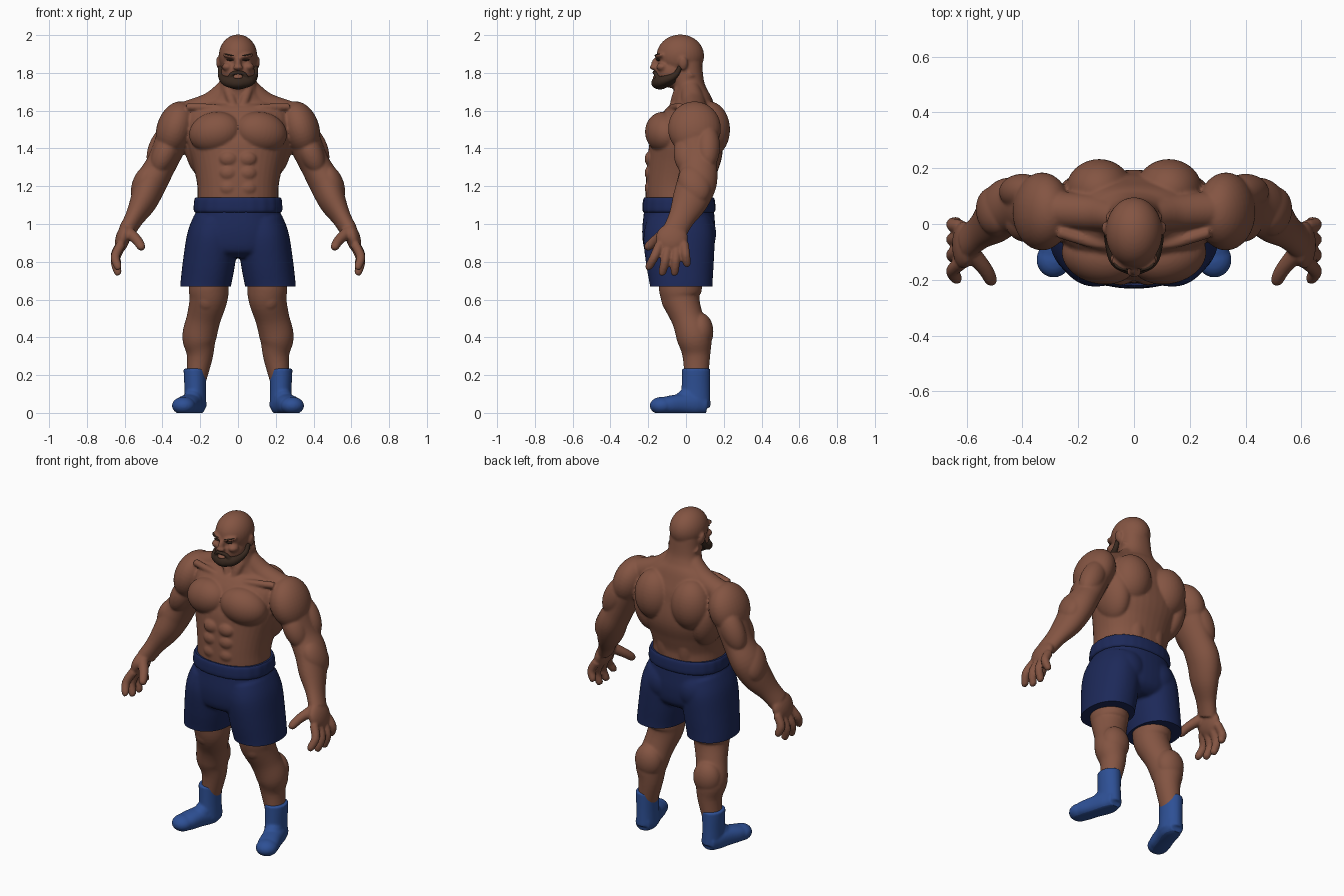
import bpy, bmesh, math
from mathutils import Vector, Matrix, Euler

cube = bpy.data.objects.get("Cube")
if cube:
    bpy.data.objects.remove(cube, do_unlink=True)

X, Y, Z = Vector((1, 0, 0)), Vector((0, 1, 0)), Vector((0, 0, 1))


def material(name, red, green, blue):
    mat = bpy.data.materials.new(name)
    mat.use_nodes = True
    mat.diffuse_color = (red, green, blue, 1)
    shader = next(n for n in mat.node_tree.nodes if n.type == 'BSDF_PRINCIPLED')
    shader.inputs["Base Color"].default_value = (red, green, blue, 1)
    return mat


skin = material("brown skin", .23, .09, .055)
hair = material("dark hair", .04, .022, .014)
navy = material("navy cloth", .012, .022, .1)
cream = material("cream stripe", .56, .43, .19)
blue = material("blue leather", .027, .08, .3)
dark_blue = material("dark blue lacing", .014, .03, .12)


def ball(bm, center, radii, turn=(0, 0, 0)):
    """Ellipsoid, turned by degrees about each axis."""
    rotation = Euler([math.radians(a) for a in turn]).to_matrix().to_4x4()
    matrix = Matrix.Translation(center) @ rotation @ Matrix.Diagonal((*radii, 1))
    bmesh.ops.create_uvsphere(bm, u_segments=32, v_segments=20, radius=1, matrix=matrix)


def smooth_path(points, steps):
    """Catmull-Rom interpolation of rows of any length."""
    rows = []
    last = len(points) - 1
    for i in range(last):
        a, b, c, d = (points[max(0, min(last, i + k))] for k in (-1, 0, 1, 2))
        for s in range(steps):
            t = s / steps
            rows.append([q + t * (r - p) / 2 + t * t * (p - 2.5 * q + 2 * r - s_ / 2)
                         + t ** 3 * (1.5 * (q - r) + (s_ - p) / 2)
                         for p, q, r, s_ in zip(a, b, c, d)])
    return rows + [list(points[-1])]


def tube(bm, points, ref=X, power=2, sides=40, steps=5):
    """Loft of superellipses; each row is x, y, z, radius (and second radius)."""
    rows = smooth_path(points, steps)
    rings = []
    for i, row in enumerate(rows):
        ahead, behind = rows[min(i + 1, len(rows) - 1)], rows[max(i - 1, 0)]
        t = (Vector(ahead[:3]) - Vector(behind[:3])).normalized()
        u = (ref - t * ref.dot(t)).normalized()
        v = t.cross(u)
        ring = []
        for k in range(sides):
            angle = math.tau * k / sides
            c, s = math.cos(angle), math.sin(angle)
            c = math.copysign(abs(c) ** (2 / power), c)
            s = math.copysign(abs(s) ** (2 / power), s)
            ring.append(bm.verts.new(Vector(row[:3]) + u * c * row[3] + v * s * row[-1]))
        rings.append(ring)
    for a, b in zip(rings, rings[1:]):
        for k in range(sides):
            n = (k + 1) % sides
            bm.faces.new((a[k], a[n], b[n], b[k]))
    bm.faces.new(rings[0][::-1])
    bm.faces.new(rings[-1])


def finish(bm, name, mats, voxel=None, soften=5, cuts=(), floor=None, rule=None):
    """Mirror, fuse into one skin, then cut and colour by rule."""
    bmesh.ops.recalc_face_normals(bm, faces=bm.faces)
    mesh = bpy.data.meshes.new(name)
    bm.to_mesh(mesh)
    bm.free()
    obj = bpy.data.objects.new(name, mesh)
    bpy.context.scene.collection.objects.link(obj)
    if voxel:
        mirror = obj.modifiers.new("mirror", 'MIRROR')
        mirror.use_mirror_merge = False
        remesh = obj.modifiers.new("fuse", 'REMESH')
        remesh.mode, remesh.voxel_size = 'VOXEL', voxel
        smooth = obj.modifiers.new("soften", 'SMOOTH')
        smooth.factor, smooth.iterations = .5, soften
        graph = bpy.context.evaluated_depsgraph_get()
        obj.data = bpy.data.meshes.new_from_object(obj.evaluated_get(graph))
        obj.modifiers.clear()
    bm = bmesh.new()
    bm.from_mesh(obj.data)
    for point, normal in cuts:
        geom = bm.verts[:] + bm.edges[:] + bm.faces[:]
        bmesh.ops.bisect_plane(bm, geom=geom, plane_co=point, plane_no=normal)
    if floor is not None:
        geom = bm.verts[:] + bm.edges[:] + bm.faces[:]
        cut = bmesh.ops.bisect_plane(bm, geom=geom, plane_co=Z * floor, plane_no=Z, clear_inner=True)
        rim = [e for e in cut["geom_cut"] if isinstance(e, bmesh.types.BMEdge)]
        bmesh.ops.holes_fill(bm, edges=rim, sides=0)
    bm.normal_update()
    for face in bm.faces:
        face.material_index = rule(face.calc_center_median(), face.normal) if rule else 0
    bm.to_mesh(obj.data)
    bm.free()
    obj.data.materials.clear()
    for mat in mats:
        obj.data.materials.append(mat)
    bpy.ops.object.select_all(action='DESELECT')
    obj.select_set(True)
    bpy.context.view_layer.objects.active = obj
    bpy.ops.object.shade_smooth_by_angle(angle=math.radians(50))
    return obj


# Torso and neck
body = bmesh.new()
tube(body, [(0, -.03, .95, .19, .15), (0, -.035, 1.1, .212, .175), (0, -.035, 1.2, .215, .178),
            (0, -.02, 1.3, .235, .187), (0, 0, 1.4, .265, .195), (0, .015, 1.5, .28, .175),
            (0, .03, 1.58, .27, .145), (0, .035, 1.64, .2, .11), (0, .025, 1.69, .125, .09),
            (0, .012, 1.75, .098, .083), (0, 0, 1.85, .09, .085)], power=2.2)
ball(body, (.122, -.115, 1.485), (.14, .1, .108), (0, 12, 12))      # chest
ball(body, (.2, .05, 1.41), (.085, .125, .17), (0, 10, 0))          # side back
ball(body, (.125, .12, 1.5), (.12, .113, .15))                      # upper back
ball(body, (.065, .08, 1.24), (.065, .066, .2))                     # lower back
for height in (1.19, 1.27, 1.345):
    ball(body, (.05, -.185, height), (.05, .034, .042))             # stomach
tube(body, [(.05, .02, 1.73, .05), (.14, .04, 1.635, .065), (.28, .05, 1.58, .068)], ref=Y)
tube(body, [(.02, -.075, 1.595, .018), (.13, -.07, 1.615, .02), (.27, -.03, 1.62, .02)], ref=Y)
tube(body, [(.075, .03, 1.8, .028), (.05, -.04, 1.7, .026), (.015, -.07, 1.6, .022)])

# Arms
ball(body, (.33, .045, 1.505), (.1, .14, .148), (0, -18, 0))
tube(body, [(.32, .05, 1.52, .09, .12), (.368, .058, 1.4, .084, .11), (.41, .065, 1.31, .08, .1),
            (.46, .058, 1.22, .085, .105), (.5, .02, 1.12, .072, .095), (.55, -.025, 1.03, .05, .07),
            (.59, -.06, .96, .045, .065)])
ball(body, (.385, .01, 1.375), (.065, .075, .12), (0, -25, 0))
ball(body, (.4, .115, 1.41), (.07, .065, .13), (0, -25, 0))
ball(body, (.5, .045, 1.21), (.06, .085, .11), (20, -20, 0))

# Hands
ball(body, (.61, -.075, .925), (.038, .085, .08), (0, -15, 0))
for y, spread, top, tip in ((-.14, -.055, .89, .765), (-.095, -.03, .88, .735),
                            (-.05, -.01, .88, .735), (-.01, .015, .895, .78)):
    tube(body, [(.62, y, top, .025), (.65, y + spread / 2, (top + tip) / 2, .024),
                (.636, y + spread, tip + .01, .021), (.63, y + spread, tip - .005, .012)], sides=16)
tube(body, [(.585, -.1, .96, .032), (.535, -.16, .915, .027), (.513, -.2, .88, .023),
            (.508, -.212, .865, .012)], sides=16)

# Legs
tube(body, [(.15, -.03, .85, .1, .11), (.155, -.03, .67, .106, .115), (.157, -.027, .6, .1, .1),
            (.182, .008, .5, .09, .085), (.205, .043, .4, .09, .092), (.202, .055, .3, .069, .073),
            (.226, .053, .15, .05, .06)])
ball(body, (.165, -.075, .6), (.06, .055, .07))
ball(body, (.12, -.03, .63), (.07, .08, .06))
ball(body, (.2, .075, .43), (.085, .07, .1))

# Head and face
ball(body, (0, -.03, 1.89), (.102, .126, .113))
ball(body, (0, -.07, 1.805), (.088, .093, .085))
ball(body, (.042, -.138, 1.89), (.04, .027, .014), (0, -8, 20))     # brow
ball(body, (0, -.16, 1.85), (.017, .024, .032), (-15, 0, 0))        # nose bridge
ball(body, (0, -.17, 1.829), (.027, .022, .014))                    # nose tip
ball(body, (.055, -.125, 1.832), (.03, .032, .022))                 # cheek
ball(body, (0, -.162, 1.776), (.028, .016, .011))                   # lips
ball(body, (.102, -.015, 1.85), (.013, .024, .036), (0, 8, 0))      # ear
finish(body, "body", [skin], voxel=.007, soften=4)

# Beard and moustache
beard = bmesh.new()
tube(beard, [(.094, -.03, 1.835, .012), (.089, -.06, 1.785, .017), (.06, -.13, 1.755, .027),
             (0, -.152, 1.748, .033)], ref=Z)
ball(beard, (0, -.138, 1.746), (.058, .046, .034))
ball(beard, (0, -.09, 1.765), (.084, .085, .04), (8, 0, 0))
tube(beard, [(0, -.168, 1.803, .01), (.03, -.16, 1.795, .011), (.05, -.145, 1.762, .014)], ref=Z)
finish(beard, "beard", [hair], voxel=.005, soften=2)

# Eyes and eyebrows
eyes = bmesh.new()
for side in (-1, 1):
    ball(eyes, (side * .04, -.146, 1.869), (.02, .012, .005))
    ball(eyes, (side * .046, -.15, 1.895), (.029, .014, .005), (0, side * -10, side * 22))
finish(eyes, "eyes_and_brows", [hair])

# Shorts with side stripes
shorts = bmesh.new()
tube(shorts, [(0, -.037, 1.13, .22, .178), (0, -.037, 1.05, .225, .187), (0, -.038, .95, .245, .194),
              (0, -.035, .86, .23, .18), (0, -.035, .82, .15, .13)], power=2.3)
tube(shorts, [(.115, -.037, 1.02, .12, .17), (.135, -.037, .93, .135, .188),
              (.153, -.032, .8, .138, .18), (.171, -.025, .68, .134, .166), (.172, -.025, .63, .134, .166)],
     power=2.2)
ball(shorts, (.105, .06, .95), (.11, .1, .12))
front_edge, back_edge, stripe_top = -.092, -.008, 1.055


def shorts_colour(c, n):
    on_side = abs(c.x) > .19 and n.x * c.x > 0
    return int(on_side and front_edge < c.y < back_edge and c.z < stripe_top)


finish(shorts, "shorts", [navy, cream], voxel=.009, floor=.668, rule=shorts_colour,
       cuts=[(Y * front_edge, Y), (Y * back_edge, Y), (Z * stripe_top, Z)])

# Gathered waistband
band = bmesh.new()
tube(band, [(0, -.037, 1.062, .226, .186), (0, -.037, 1.075, .234, .193),
            (0, -.037, 1.125, .231, .19), (0, -.037, 1.14, .224, .183)], power=2.3, sides=96, steps=3)
for vert in band.verts:
    ripple = 1 + .006 * math.sin(math.atan2(vert.co.y, vert.co.x) * 24)
    vert.co.x, vert.co.y = vert.co.x * ripple, vert.co.y * ripple
finish(band, "waistband", [navy])

# Boots with laced fronts and dark soles
boots = bmesh.new()
tube(boots, [(.225, .05, .03, .058, .08), (.226, .052, .12, .057, .076), (.227, .053, .2, .06, .075),
             (.227, .053, .235, .061, .075)])
tube(boots, [(.224, .11, .04, .045, .045), (.23, .05, .045, .06, .06), (.255, -.03, .045, .06, .055),
             (.278, -.1, .04, .062, .048), (.29, -.14, .036, .052, .04)], power=2.3)
ball(boots, (.288, -.128, .038), (.062, .064, .047))
ball(boots, (.24, .0, .07), (.05, .07, .055), (35, 0, 0))
lace_low, lace_in, lace_out = .088, .198, .262


def boot_colour(c, n):
    laced = lace_in < abs(c.x) < lace_out and c.z > lace_low and n.y < -.25 and c.y < .04
    return int(laced or c.z < .01)


finish(boots, "boots", [blue, dark_blue], voxel=.007, floor=0, rule=boot_colour,
       cuts=[(Z * lace_low, Z), (Z * .01, Z)] + [(X * s * e, X) for s in (-1, 1) for e in (lace_in, lace_out)])
